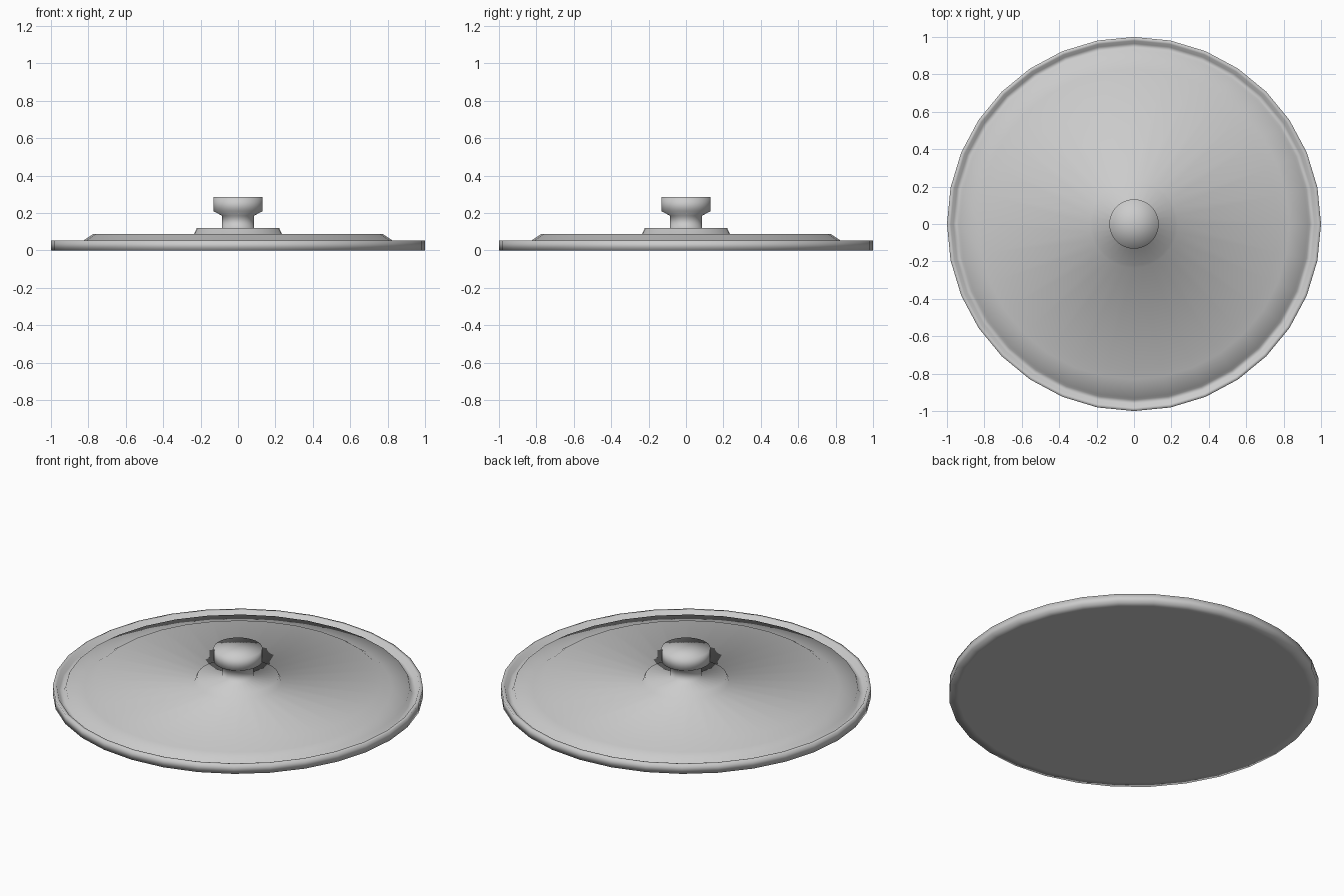
import bpy, bmesh, math

if "Cube" in bpy.data.objects:
    bpy.data.objects.remove(bpy.data.objects["Cube"])

SIDES = 32

def lathe(name, profile):
    """Revolve (radius, height) points around z; radius 0 makes a pole."""
    bm = bmesh.new()
    rings = []
    for r, z in profile:
        if r == 0:
            rings.append([bm.verts.new((0, 0, z))] * SIDES)
        else:
            rings.append([bm.verts.new((r * math.cos(2 * math.pi * i / SIDES),
                                        r * math.sin(2 * math.pi * i / SIDES), z))
                          for i in range(SIDES)])
    for a, b in zip(rings, rings[1:]):
        for i in range(SIDES):
            j = (i + 1) % SIDES
            bm.faces.new(list(dict.fromkeys((a[i], a[j], b[j], b[i]))))
    bmesh.ops.recalc_face_normals(bm, faces=bm.faces)
    for f in bm.faces:
        f.smooth = True
    mesh = bpy.data.meshes.new(name)
    bm.to_mesh(mesh)
    bm.free()
    obj = bpy.data.objects.new(name, mesh)
    bpy.context.collection.objects.link(obj)
    return obj

# Whole lid: flat underside, thin lip, narrow groove, stepped plate, boss, stem and knob
lathe("lid", [
    (0, 0), (0.95, 0), (1.0, 0), (1.0, 0.053), (0.98, 0.053),        # underside and lip
    (0.965, 0.025), (0.94, 0.025), (0.93, 0.05),                     # groove
    (0.83, 0.05), (0.775, 0.087),                                    # ledge
    (0.235, 0.087), (0.22, 0.12), (0.085, 0.12),                     # plate and boss
    (0.085, 0.185), (0.132, 0.21), (0.132, 0.285), (0, 0.285),       # stem and knob
])
